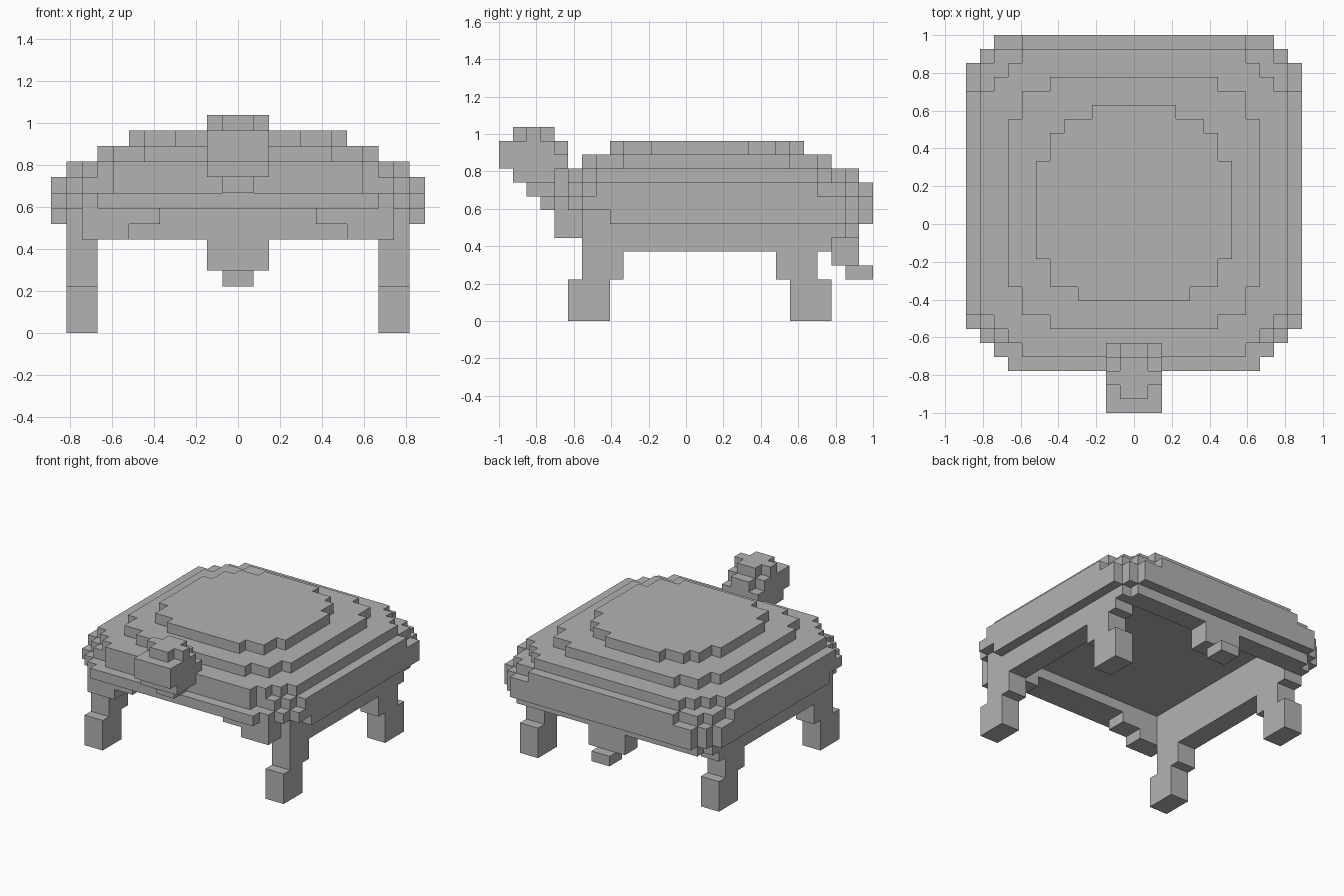
import bpy, bmesh, math
from mathutils import Vector

if "Cube" in bpy.data.objects:
    bpy.data.objects.remove(bpy.data.objects["Cube"])

U = 2 / 27          # edge of one block
GREY = (0.45, 0.45, 0.45, 1)

grey = bpy.data.materials.new("plain grey")
grey.use_nodes = True
grey.diffuse_color = GREY
grey.node_tree.nodes["Principled BSDF"].inputs["Base Color"].default_value = GREY


def cells(boxes):
    """Blocks inside boxes given as (x0, x1, y0, y1, z0, z1)."""
    return {(x, y, z) for x0, x1, y0, y1, z0, z1 in boxes
            for x in range(x0, x1) for y in range(y0, y1) for z in range(z0, z1)}


def wide(half, y0, y1, z0, z1):
    """Box centred on x."""
    return (-half, half, y0, y1, z0, z1)


def tier(z0, z1, *steps):
    """Stepped-corner slab from overlapping (half width, y0, y1) rectangles."""
    return [wide(h, y0, y1, z0, z1) for h, y0, y1 in steps]


def blocky_part(name, boxes, cuts=()):
    """Skin the blocks with outer faces only and merge flat areas."""
    solid = cells(boxes) - cells(cuts)
    bm = bmesh.new()
    verts = {}

    def corner(p):
        if p not in verts:
            verts[p] = bm.verts.new(Vector((p[0], p[1] - 13.5, p[2])) * U)
        return verts[p]

    for c in solid:
        for axis in range(3):
            for side in (0, 1):
                near = list(c)
                near[axis] += 2 * side - 1
                if tuple(near) in solid:
                    continue
                b, d = (axis + 1) % 3, (axis + 2) % 3
                ring = []
                for i, j in ((0, 0), (1, 0), (1, 1), (0, 1)):
                    p = list(c)
                    p[axis] += side
                    p[b] += i
                    p[d] += j
                    ring.append(corner(tuple(p)))
                bm.faces.new(ring if side else ring[::-1])
    bmesh.ops.dissolve_limit(bm, angle_limit=math.radians(1),
                             verts=bm.verts[:], edges=bm.edges[:])
    mesh = bpy.data.meshes.new(name)
    bm.to_mesh(mesh)
    bm.free()
    mesh.materials.append(grey)
    obj = bpy.data.objects.new(name, mesh)
    bpy.context.collection.objects.link(obj)
    return obj


# Shell: stacked stepped tiers, hollow below, with an arch at the front
shell = (
    tier(6, 7, (10, 4, 26), (11, 6, 25))
    + tier(7, 8, (10, 4, 27), (11, 6, 26), (12, 8, 25))
    + tier(8, 9, (9, 3, 27), (10, 4, 27), (11, 5, 26), (12, 6, 25))
    + tier(9, 10, (8, 4, 27), (10, 5, 26), (11, 6, 25), (12, 7, 23))
    + tier(10, 11, (8, 4, 26), (9, 5, 25), (10, 6, 24), (11, 7, 23))
    + tier(11, 12, (6, 6, 24), (8, 7, 23), (9, 9, 21))
    + tier(12, 13, (4, 8, 21), (3, 8, 22), (5, 9, 21), (6, 9, 20), (7, 11, 18))
)
# Side rails under the shell rim
rails = [(-11, -9, 6, 24, 5, 6), (9, 11, 6, 24, 5, 6)]
hollow = [wide(9, 6, 24, 5, 9), wide(7, 0, 6, 6, 7), wide(5, 0, 6, 7, 8)]
blocky_part("shell", shell + rails, hollow)

# Legs, with feet stepped forward at the front and back at the rear
for side, x0 in (("left", 9), ("right", -11)):
    blocky_part("front_leg_" + side, [(x0, x0 + 2, 5, 8, 0, 3),
                                      (x0, x0 + 2, 6, 9, 3, 5)])
    blocky_part("back_leg_" + side, [(x0, x0 + 2, 21, 24, 0, 3),
                                     (x0, x0 + 2, 20, 23, 3, 5)])

# Head and neck
blocky_part("head", [wide(2, 1, 4, 10, 11), wide(2, 0, 5, 11, 12),
                     wide(2, 0, 4, 12, 13), wide(1, 4, 5, 12, 13),
                     wide(1, 1, 4, 13, 14), wide(2, 2, 3, 13, 14)])
blocky_part("neck", [wide(1, 2, 4, 9, 10)])

# Tail
blocky_part("tail", [wide(2, 24, 26, 4, 6), wide(1, 25, 27, 3, 4)])
